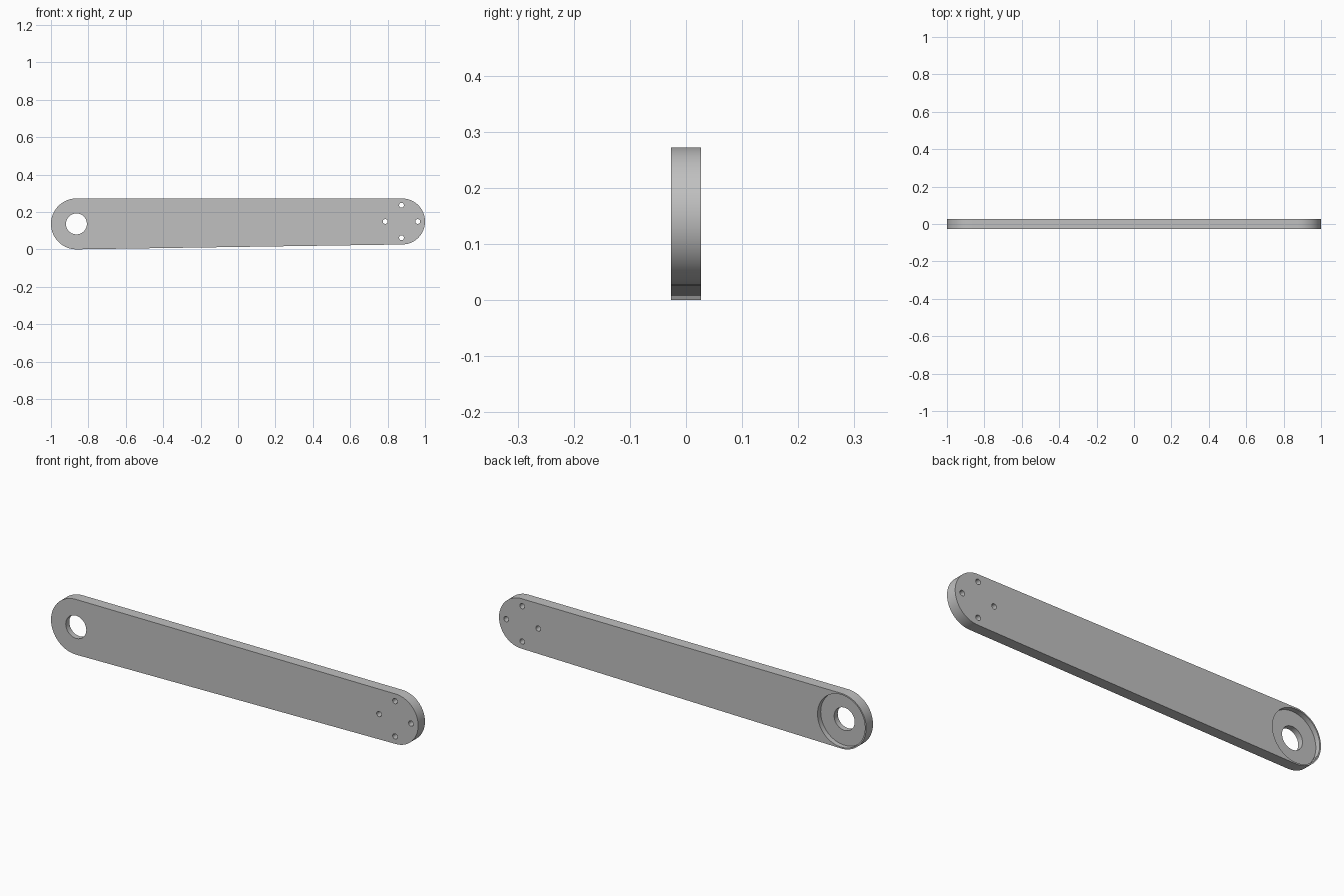
import bpy
import bmesh
from math import sin, cos, pi

cube = bpy.data.objects.get("Cube")
if cube:
    bpy.data.objects.remove(cube, do_unlink=True)

HALF = 0.0265                      # half the plate thickness
BIG = (-0.864, 0.136, 0.136)       # x, z, radius of the pivot end
SMALL = (0.877, 0.149, 0.123)      # x, z, radius of the mounting end

grey = bpy.data.materials.new("plain_grey")
grey.use_nodes = True
colour = (0.527, 0.527, 0.527, 1)
grey.diffuse_color = colour
grey.node_tree.nodes["Principled BSDF"].inputs["Base Color"].default_value = colour


def arc(x, z, r, start, end, steps):
    """Points along an arc in the XZ plane."""
    angles = [start + (end - start) * i / steps for i in range(steps + 1)]
    return [(x + r * cos(a), z + r * sin(a)) for a in angles]


def prism(name, outline, y0, y1):
    """Extrude an XZ outline along y."""
    bm = bmesh.new()
    face = bm.faces.new([bm.verts.new((x, y0, z)) for x, z in outline])
    new = bmesh.ops.extrude_face_region(bm, geom=[face])["geom"]
    verts = [v for v in new if isinstance(v, bmesh.types.BMVert)]
    bmesh.ops.translate(bm, verts=verts, vec=(0, y1 - y0, 0))
    bmesh.ops.recalc_face_normals(bm, faces=bm.faces)
    mesh = bpy.data.meshes.new(name)
    bm.to_mesh(mesh)
    bm.free()
    mesh.materials.append(grey)
    obj = bpy.data.objects.new(name, mesh)
    bpy.context.collection.objects.link(obj)
    return obj


def drill(target, x, z, r, y0, y1, steps):
    """Cut a round hole, then discard the cutter."""
    cutter = prism("hole_cutter", arc(x, z, r, 0, 2 * pi, steps)[:-1], y0, y1)
    cutter.hide_render = True
    mod = target.modifiers.new("hole", 'BOOLEAN')
    mod.operation = 'DIFFERENCE'
    mod.solver = 'EXACT'
    mod.object = cutter
    bpy.ops.object.modifier_apply(modifier=mod.name)
    bpy.data.objects.remove(cutter, do_unlink=True)


# Tapered arm plate with two rounded ends
outline = arc(*BIG, pi / 2, 3 * pi / 2, 48) + arc(*SMALL, -pi / 2, pi / 2, 48)
arm = prism("arm_plate", outline, -HALF, HALF)
bpy.ops.object.select_all(action='DESELECT')
arm.select_set(True)
bpy.context.view_layer.objects.active = arm

# Pivot hole and its round recess in the back face
drill(arm, BIG[0], BIG[1], 0.056, -0.1, 0.1, 48)
drill(arm, BIG[0], BIG[1], 0.129, HALF - 0.025, 0.1, 96)

# Four mounting holes in a cross
for i in range(4):
    a = i * pi / 2
    drill(arm, 0.874 + 0.087 * cos(a), SMALL[1] + 0.087 * sin(a), 0.013, -0.1, 0.1, 24)

bpy.ops.object.shade_smooth_by_angle(angle=pi / 6)
